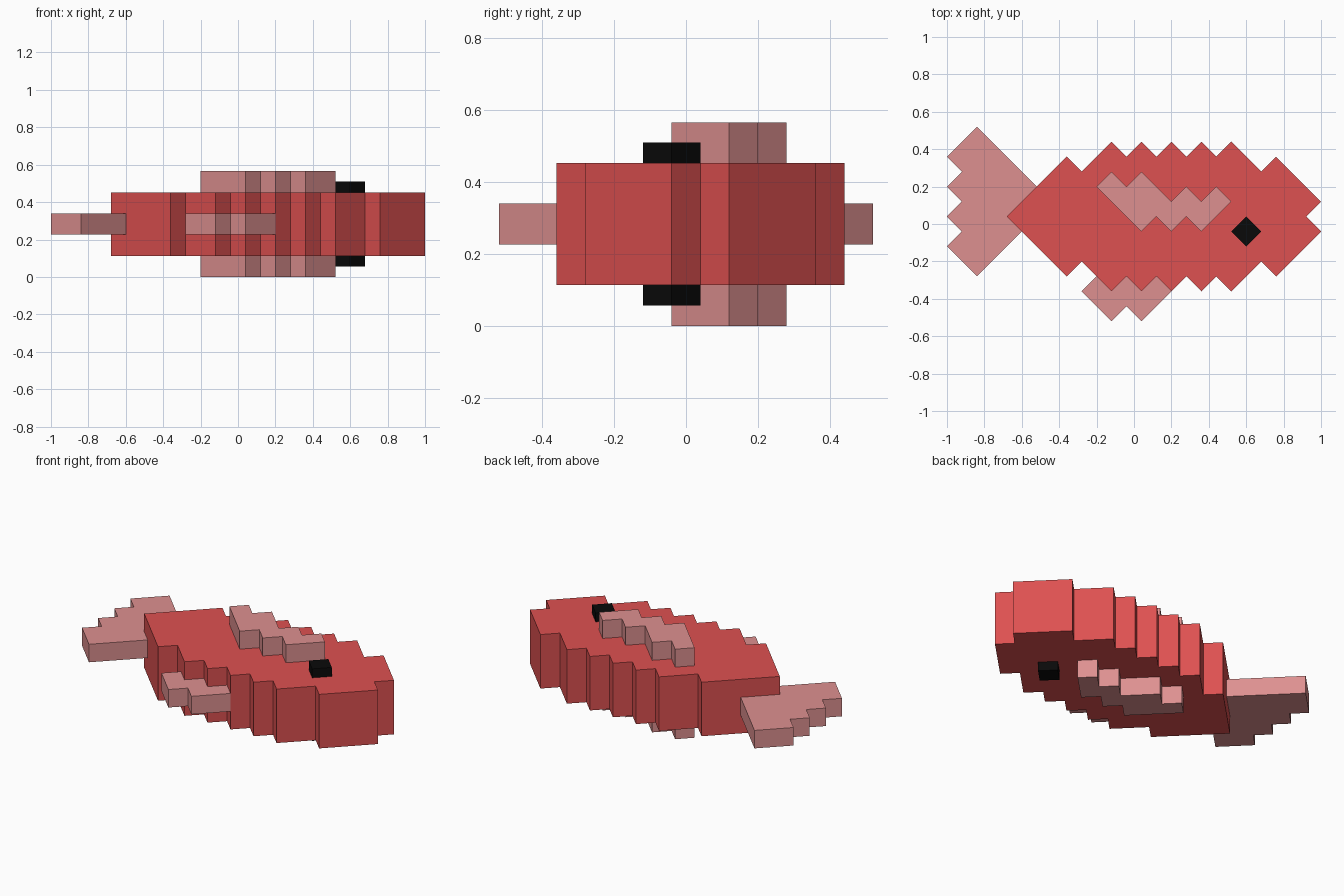
import bpy, bmesh, math

if "Cube" in bpy.data.objects:
    bpy.data.objects.remove(bpy.data.objects["Cube"])

U = 0.04                      # outline grid unit
V = 0.08 * math.sqrt(2)       # edge of one diagonal block
MID = 2.5 * V                 # mid-plane of the fish lying on its side


def material(name, rgb):
    m = bpy.data.materials.new(name)
    m.diffuse_color = (*rgb, 1)
    m.use_nodes = True
    m.node_tree.nodes["Principled BSDF"].inputs["Base Color"].default_value = m.diffuse_color
    return m


red = material("red", (0.73, 0.082, 0.082))
pink = material("pink", (0.73, 0.28, 0.28))
black = material("black", (0.003, 0.003, 0.003))


def slab(name, outline, z0, z1, mat):
    """Extrude a flat outline (in grid units) from z0 to z1."""
    bm = bmesh.new()
    face = bm.faces.new([bm.verts.new((x * U, y * U, z0)) for x, y in outline])
    ext = bmesh.ops.extrude_face_region(bm, geom=[face])["geom"]
    for v in ext:
        if isinstance(v, bmesh.types.BMVert):
            v.co.z = z1
    bmesh.ops.recalc_face_normals(bm, faces=bm.faces)
    me = bpy.data.meshes.new(name)
    bm.to_mesh(me)
    bm.free()
    me.materials.append(mat)
    ob = bpy.data.objects.new(name, me)
    bpy.context.collection.objects.link(ob)
    return ob


# Body: stepped upper half mirrored about y = 1 unit
upper = [(-17, 1), (-9, 9), (-7, 7)]
for x in (-3, 1, 5, 9):
    upper += [(x, 11), (x + 2, 9)]
upper += [(13, 11), (17, 7), (19, 9), (25, 3), (23, 1)]
lower = [(x, 2 - y) for x, y in reversed(upper[1:-1])]
slab("body", upper + lower, MID - 1.5 * V, MID + 1.5 * V, red)

# Tail fin with a notched rear edge, fitted to the body tip
tail = [(-15, -1), (-17, 1), (-13, 5), (-21, 13), (-25, 9), (-23, 7), (-25, 5),
        (-23, 3), (-25, 1), (-23, -1), (-25, -3), (-21, -7)]
slab("tail_fin", tail, MID - V / 2, MID + V / 2, pink)

# Belly fin
belly = [(-7, -9), (-3, -13), (-1, -11), (1, -13), (5, -9), (3, -7), (1, -9),
         (-1, -7), (-3, -9), (-5, -7)]
slab("belly_fin", belly, MID - V / 2, MID + V / 2, pink)

# Side fins and eyes, on both flanks
side = [(-5, 5), (-3, 7), (-1, 5), (1, 7), (5, 3), (7, 5), (9, 3), (11, 5),
        (13, 3), (9, -1), (7, 1), (5, -1), (3, 1), (1, -1)]
eye = [(13, -1), (15, 1), (17, -1), (15, -3)]
for label, s in (("upper", 1), ("under", -1)):
    flank = MID + s * 1.5 * V
    slab(label + "_side_fin", side, flank, flank + s * V, pink)
    slab(label + "_eye", eye, flank, flank + s * V / 2, black)
